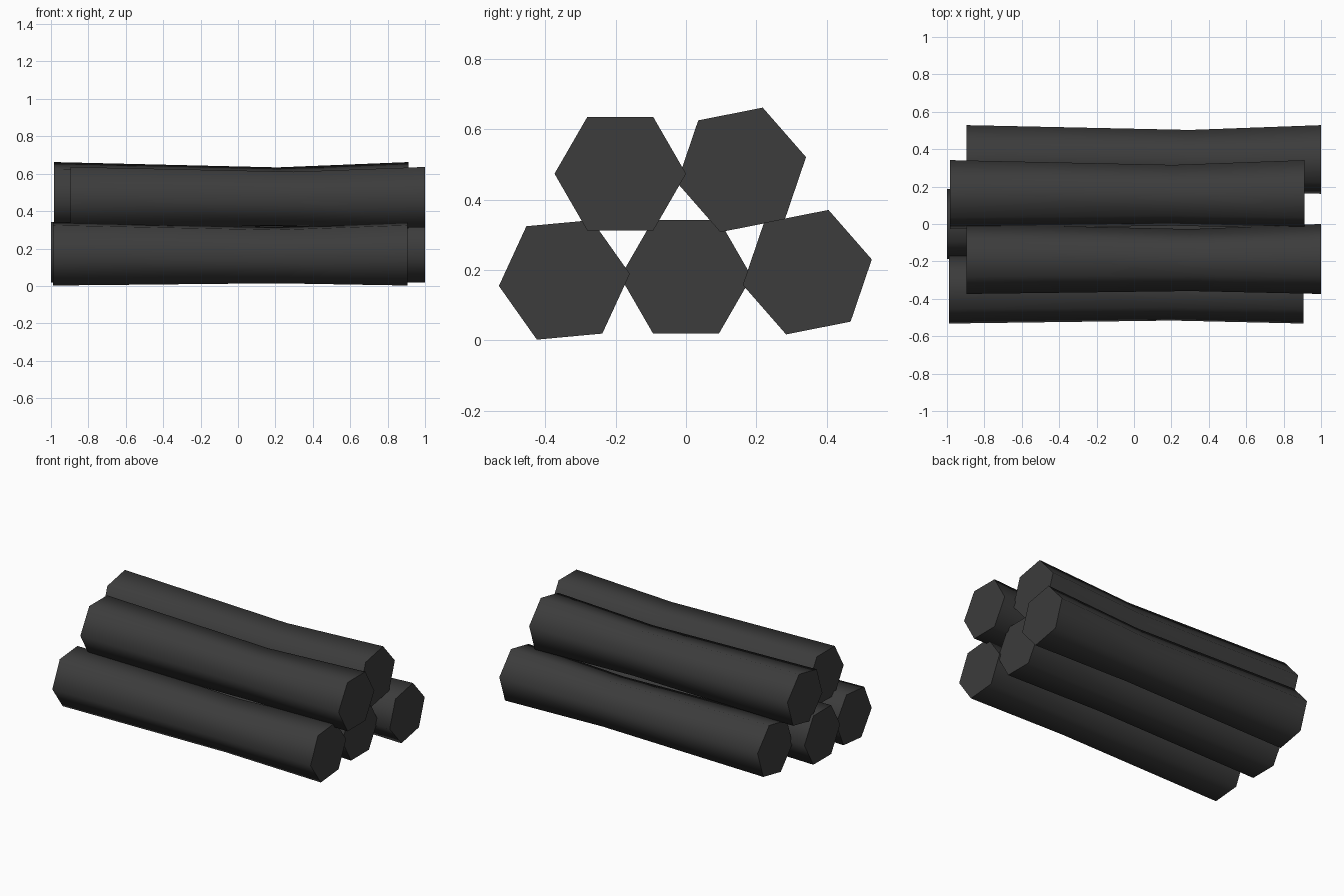
import bpy, bmesh, math

if "Cube" in bpy.data.objects:
    bpy.data.objects.remove(bpy.data.objects["Cube"])

SIDES, RADIUS, LENGTH = 6, 0.187, 1.895

bark = bpy.data.materials.new("dark_bark")
bark.diffuse_color = (0.045, 0.045, 0.045, 1)
bark.use_nodes = True
bark.node_tree.nodes["Principled BSDF"].inputs["Base Color"].default_value = bark.diffuse_color


def make_log(name, x0, y, z, roll):
    """Hexagonal log along x with a slightly pinched ring past its middle."""
    # position along log, scale, sideways and vertical drift of each ring
    rings = [(0, 1, 0, 0), (0.63, 0.885, -0.006, -0.007), (1, 1, 0, 0)]
    a = math.radians(roll)
    bm = bmesh.new()
    loops = []
    for t, s, dy, dz in rings:
        loop = []
        for i in range(SIDES):
            ang = math.tau * i / SIDES
            u = RADIUS * s * math.cos(ang) + dy
            v = RADIUS * s * math.sin(ang) + dz
            loop.append(bm.verts.new((x0 + LENGTH * t,
                                      y + u * math.cos(a) - v * math.sin(a),
                                      z + u * math.sin(a) + v * math.cos(a))))
        loops.append(loop)
    # bark sides
    for lo, hi in zip(loops, loops[1:]):
        for i in range(SIDES):
            j = (i + 1) % SIDES
            bm.faces.new((lo[i], lo[j], hi[j], hi[i]))
    # cut ends
    bm.faces.new(loops[0])
    bm.faces.new(loops[-1])
    bmesh.ops.recalc_face_normals(bm, faces=bm.faces)
    me = bpy.data.meshes.new(name)
    bm.to_mesh(me)
    bm.free()
    me.materials.append(bark)
    ob = bpy.data.objects.new(name, me)
    bpy.context.collection.objects.link(ob)
    bpy.ops.object.select_all(action='DESELECT')
    ob.select_set(True)
    bpy.context.view_layer.objects.active = ob
    bpy.ops.object.shade_smooth_by_angle(angle=math.radians(70))


# bottom row, then the two logs stacked on top
make_log("bottom_log_front", -0.99, -0.346, 0.172, 5.3)
make_log("bottom_log_middle", -1.0, 0.0, 0.181, 0)
make_log("bottom_log_back", -0.895, 0.345, 0.194, 11.2)
make_log("top_log_front", -0.895, -0.187, 0.474, 0)
make_log("top_log_back", -0.983, 0.158, 0.485, 11.2)
